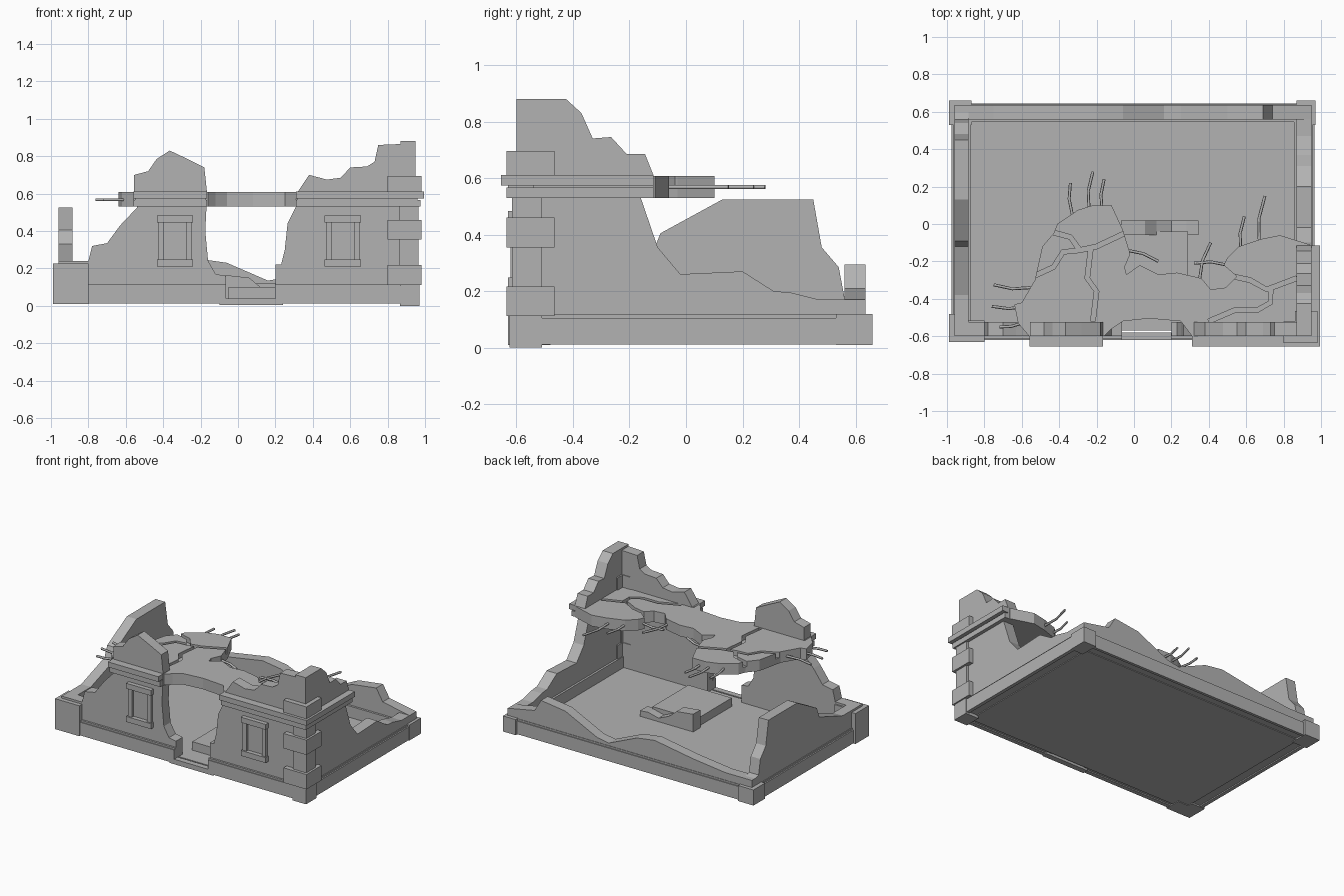
import bpy
import bmesh
from mathutils import Vector

default_cube = bpy.data.objects.get("Cube")
if default_cube:
    bpy.data.objects.remove(default_cube, do_unlink=True)

stone = bpy.data.materials.new("grey_stone")
stone.use_nodes = True
stone_colour = (.45, .45, .45, 1)
stone.diffuse_color = stone_colour
stone.node_tree.nodes["Principled BSDF"].inputs["Base Color"].default_value = stone_colour


def finish(name, mesh_builder):
    """Turn a bmesh into a named stone object."""
    bmesh.ops.recalc_face_normals(mesh_builder, faces=mesh_builder.faces)
    mesh = bpy.data.meshes.new(name)
    mesh_builder.to_mesh(mesh)
    mesh_builder.free()
    mesh.materials.append(stone)
    part = bpy.data.objects.new(name, mesh)
    bpy.context.collection.objects.link(part)
    return part


def prism(name, outline, axis, start, end):
    """Extrude a flat outline along the named axis from start to end."""
    place = {"x": lambda a, b: (start, a, b),
             "y": lambda a, b: (a, start, b),
             "z": lambda a, b: (a, b, start)}[axis]
    offset = Vector([(end - start) * (axis == letter) for letter in "xyz"])
    builder = bmesh.new()
    face = builder.faces.new([builder.verts.new(place(a, b)) for a, b in outline])
    extruded = bmesh.ops.extrude_face_region(builder, geom=[face], use_keep_orig=True)
    moved = [item for item in extruded["geom"] if isinstance(item, bmesh.types.BMVert)]
    bmesh.ops.translate(builder, verts=moved, vec=offset)
    return finish(name, builder)


def box(name, x_range, y_range, z_range):
    """Axis aligned block from its three ranges."""
    (left, right), (low, high) = x_range, y_range
    outline = [(left, low), (right, low), (right, high), (left, high)]
    return prism(name, outline, "z", *z_range)


def ribbon(path, width):
    """Outline of a strip following a path, for cracks."""
    points = [Vector(point) for point in path]
    near_side, far_side = [], []
    for index, point in enumerate(points):
        before = points[max(index - 1, 0)]
        after = points[min(index + 1, len(points) - 1)]
        along = (after - before).normalized()
        across = Vector((-along.y, along.x)) * width / 2
        near_side.append(point + across)
        far_side.append(point - across)
    return near_side + far_side[::-1]


# Broken outer walls, each one a jagged silhouette with thickness
front_y = (-.6, -.525)
prism("front_wall_left", [
    (-.96, .02), (-.96, .24), (-.8, .24), (-.78, .32), (-.7, .335), (-.63, .43),
    (-.54, .525), (-.555, .6), (-.555, .7), (-.48, .72), (-.435, .785),
    (-.365, .83), (-.28, .79), (-.18, .74), (-.165, .6), (-.175, .4),
    (-.16, .24), (-.12, .17), (-.065, .16), (-.065, .02)], "y", *front_y)
prism("front_wall_right", [
    (.2, .02), (.2, .22), (.23, .22), (.25, .3), (.265, .44), (.31, .53),
    (.32, .61), (.38, .7), (.475, .675), (.55, .685), (.6, .74), (.69, .745),
    (.73, .77), (.75, .86), (.87, .865), (.87, .88), (.95, .88),
    (.95, .02)], "y", *front_y)
prism("right_wall", [
    (-.6, .02), (-.6, .88), (-.425, .88), (-.37, .83), (-.33, .74), (-.265, .745),
    (-.21, .685), (-.145, .685), (-.115, .61), (-.115, .53), (-.16, .53),
    (-.1, .355), (-.02, .26), (.2, .27), (.31, .2), (.37, .195), (.47, .17),
    (.6, .17), (.6, .02)], "x", .87, .95)
prism("left_wall", [
    (-.53, .02), (-.53, .24), (-.38, .24), (-.12, .33), (-.09, .405), (.13, .525),
    (.45, .525), (.48, .355), (.54, .285), (.56, .18), (.6, .17),
    (.6, .02)], "x", -.96, -.885)
prism("back_wall", [
    (-.96, .02), (-.96, .17), (-.75, .17), (-.5, .2), (-.2, .25), (-.06, .23),
    (.16, .135), (.25, .15), (.5, .27), (.69, .295), (.74, .21), (.95, .17),
    (.95, .02)], "y", .56, .635)

# Ground floor and doorstep
box("ground_floor", (-.89, .88), (-.57, .57), (.015, .04))
box("doorstep", (-.1, .24), (-.62, -.58), (.005, .04))

# Plinth bands with a thin ledge on top
plinths = {
    "front_left": ((-.97, -.065), (-.62, -.59)),
    "front_right": ((.2, .96), (-.62, -.59)),
    "back": ((-.97, .96), (.625, .645)),
    "left": ((-.975, -.95), (-.6, .6)),
    "right": ((.94, .965), (-.6, .6)),
}
for side, (x_range, y_range) in plinths.items():
    box(side + "_plinth", x_range, y_range, (.012, .105))
    inset_x = tuple(value * .99 for value in x_range)
    inset_y = tuple(value * .99 for value in y_range)
    box(side + "_plinth_ledge", inset_x, inset_y, (.1, .117))

# Skirting inside the walls
box("back_skirting", (-.88, .87), (.545, .565), (.03, .12))
box("right_skirting", (.855, .875), (-.53, .56), (.03, .12))
box("left_skirting", (-.89, -.875), (-.53, .56), (.03, .12))

# Corner blocks
box("front_left_corner", (-.99, -.8), (-.63, -.515), (.01, .225))
box("front_left_corner_return", (-.99, -.885), (-.63, -.48), (.01, .225))
box("back_left_corner", (-.99, -.87), (.53, .66), (.01, .12))
box("back_right_corner", (.87, .97), (.53, .66), (.01, .12))
box("front_right_corner", (.865, .97), (-.625, -.51), (0, .112))
for level, bottom in enumerate((.112, .355, .59)):
    # Each quoin wraps the corner as an L
    height = (bottom, bottom + .105)
    outline = [(.8, -.635), (.98, -.635), (.98, -.465), (.86, -.465),
               (.86, -.52), (.8, -.52)]
    prism(f"corner_quoin_{level}", outline, "z", *height)
box("corner_column", (.86, .965), (-.615, -.51), (.1, .54))

# Two blind windows with raised frames
for side, middle in (("left", -.337), ("right", .56)):
    for edge, shift in (("outer", -.075), ("inner", .075)):
        jamb = middle + shift
        box(f"{side}_window_{edge}_jamb", (jamb - .015, jamb + .015), (-.62, -.59), (.24, .455))
    for piece, bottom in (("sill", .21), ("lintel", .445)):
        box(f"{side}_window_{piece}", (middle - .097, middle + .097),
            (-.63, -.59), (bottom, bottom + .038))

# Two-step cornice along the front and the right side
for step, reach, bottom in (("lower", .03, .53), ("upper", .05, .573)):
    height = (bottom, bottom + .037)
    front = -.605 - reach
    box(f"front_left_cornice_{step}", (-.56, -.165), (front, -.53), height)
    side = .945 + reach
    corner = [(.31, front), (side, front), (side, -.115), (.9, -.115),
              (.9, -.53), (.31, -.53)]
    prism(f"right_cornice_{step}", corner, "z", *height)
box("cornice_groove_left", (-.55, -.17), (-.63, -.54), (.56, .58))
box("cornice_groove_right", (.315, .96), (-.63, -.54), (.56, .58))

# Shattered upper floor
upper_floor = prism("upper_floor", [
    (-.16, -.6), (-.56, -.6), (-.62, -.53), (-.64, -.43), (-.6, -.42), (-.53, -.3),
    (-.49, -.12), (-.43, -.05), (-.41, 0), (-.3, .075), (-.22, .1), (-.12, .1),
    (-.06, -.03), (-.02, -.16), (-.05, -.23), (-.04, -.27), (.03, -.22),
    (.13, -.27), (.23, -.26), (.36, -.29), (.41, -.35), (.49, -.34), (.55, -.28),
    (.48, -.22), (.5, -.18), (.56, -.12), (.68, -.08), (.78, -.06), (.94, -.11),
    (.94, -.59), (.31, -.6), (.25, -.52), (.08, -.505), (-.06, -.52),
    (-.12, -.56)], "z", .53, .608)

# Cracks carved into the upper floor
cracks = [
    [(-.56, -.29), (-.43, -.23), (-.38, -.15), (-.29, -.14), (-.2, -.12), (-.03, -.04)],
    [(-.23, -.12), (-.25, -.29), (-.2, -.36), (-.22, -.52)],
    [(-.29, -.14), (-.34, -.07), (-.45, -.04)],
    [(.46, -.265), (.62, -.3), (.71, -.35), (.87, -.29)],
    [(.73, -.34), (.73, -.42), (.66, -.46), (.54, -.46), (.4, -.52)],
]
for index, path in enumerate(cracks):
    cutter = prism(f"crack_cutter_{index}", ribbon(path, .025), "z", .57, .65)
    cutter.hide_render = True
    cutter.hide_set(True)
    cutter.display_type = "WIRE"
    carve = upper_floor.modifiers.new(f"crack_{index}", "BOOLEAN")
    carve.operation = "DIFFERENCE"
    carve.solver = "EXACT"
    carve.object = cutter
# Bake the carving, then drop the helpers
bpy.context.view_layer.update()
evaluated = upper_floor.evaluated_get(bpy.context.evaluated_depsgraph_get())
carved_mesh = bpy.data.meshes.new_from_object(evaluated)
upper_floor.modifiers.clear()
upper_floor.data = carved_mesh
for helper in [item for item in bpy.data.objects if item.name.startswith("crack_cutter")]:
    bpy.data.objects.remove(helper, do_unlink=True)

# Bent reinforcing rods sticking out of the broken floor
rods = [
    ((-.33, .05), (-.34, .22)), ((-.24, .07), (-.22, .28)), ((-.17, .07), (-.16, .24)),
    ((-.55, -.34), (-.75, -.325)), ((-.58, -.44), (-.76, -.44)),
    ((-.6, -.53), (-.72, -.55)), ((-.04, -.14), (.13, -.2)),
    ((.35, -.3), (.41, -.1)), ((.32, -.21), (.5, -.22)),
    ((.57, -.14), (.59, .04)), ((.67, -.1), (.7, .15)),
]
for index, (root, tip) in enumerate(rods):
    root, tip = Vector(root), Vector(tip)
    along = tip - root
    bend = (root + tip) / 2 + Vector((-along.y, along.x)) * .07
    curve = bpy.data.curves.new("rod_path", "CURVE")
    curve.dimensions = "3D"
    curve.bevel_depth = .008
    curve.bevel_resolution = 1
    curve.use_fill_caps = True
    line = curve.splines.new("POLY")
    line.points.add(2)
    for point, spot in zip(line.points, (root, bend, tip)):
        point.co = (spot.x, spot.y, .568, 1)
    curve.materials.append(stone)
    rod = bpy.data.objects.new(f"reinforcing_rod_{index}", curve)
    bpy.context.collection.objects.link(rod)

# Low platform and broken partition inside
box("inner_platform", (-.05, .29), (-.44, -.04), (.03, .1))
prism("broken_partition", [
    (-.07, .02), (-.07, .165), (.06, .15), (.12, .1), (.2, .065), (.28, .085),
    (.345, .08), (.345, .02)], "y", -.06, .02)
